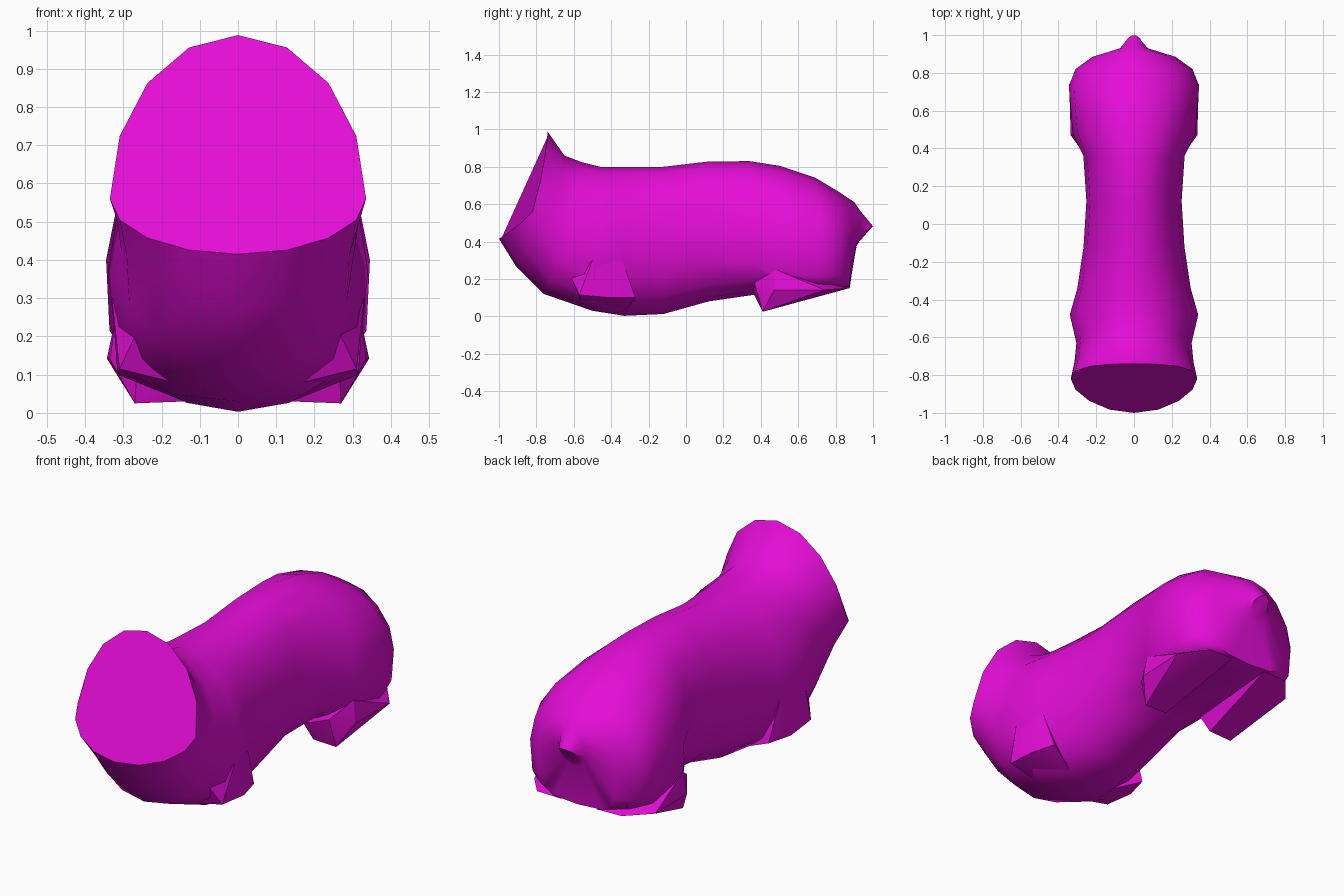
import bpy, bmesh, math

if "Cube" in bpy.data.objects:
    bpy.data.objects.remove(bpy.data.objects["Cube"])

mat = bpy.data.materials.new("magenta")
mat.diffuse_color = (0.78, 0.004, 0.68, 1)
mat.use_nodes = True
mat.node_tree.nodes["Principled BSDF"].inputs["Base Color"].default_value = mat.diffuse_color
N = 16


def finish(bm, name, angle=40):
    bmesh.ops.recalc_face_normals(bm, faces=bm.faces)
    me = bpy.data.meshes.new(name)
    bm.to_mesh(me)
    bm.free()
    ob = bpy.data.objects.new(name, me)
    bpy.context.collection.objects.link(ob)
    me.materials.append(mat)
    bpy.ops.object.select_all(action='DESELECT')
    ob.select_set(True)
    bpy.context.view_layer.objects.active = ob
    bpy.ops.object.shade_smooth_by_angle(angle=math.radians(angle))
    return ob


def ring(top, side, bottom, e):
    """Tilted cross-section: round upper half, squarer lower half (exponent e)."""
    (ty, tz), (sy, w, sz), (by, bz) = top, side, bottom
    pts = []
    for i in range(N):
        a = 2 * math.pi * i / N
        s, c = math.sin(a), math.cos(a)
        p = 1 if c >= 0 else 2 / e
        x = w * math.copysign(abs(s) ** p, s)
        t = math.copysign(abs(c) ** p, c) if abs(c) > 1e-6 else 0
        z = sz + t * ((tz - sz) if t > 0 else (sz - bz))
        y = sy + (ty - by) / 2 * t + ((ty + by) / 2 - sy) * t * t
        pts.append((x, y, z))
    return pts


# Sections from the cut neck to the tail stub: top, side, bottom, squareness
sections = [
    ((-.74, .988), (-.82, .335, .56), (-1, .415), 2),
    ((-.65, .86), (-.73, .315, .50), (-.91, .27), 2),
    ((-.56, .825), (-.63, .305, .42), (-.76, .12), 2.3),
    ((-.46, .80), (-.48, .34, .37), (-.50, .03), 2.8),
    ((-.33, .80), (-.34, .30, .37), (-.33, .003), 2.4),
    ((-.12, .80), (-.12, .267, .38), (-.12, .013), 2.2),
    ((.12, .828), (.12, .252, .42), (.12, .08), 2.2),
    ((.34, .83), (.36, .268, .42), (.36, .115), 2.5),
    ((.50, .805), (.48, .325, .40), (.47, .14), 5),
    ((.69, .742), (.73, .345, .40), (.70, .145), 6),
    ((.81, .67), (.82, .31, .38), (.81, .148), 5),
    ((.90, .61), (.885, .22, .38), (.875, .15), 4),
    ((.935, .56), (.925, .08, .44), (.905, .36), 2),
    ((1.0, .482), (.95, .045, .44), (.92, .39), 2),
]

# Body lofted through the sections, flat cap on both ends
bm = bmesh.new()
loops = [[bm.verts.new(p) for p in ring(*s)] for s in sections]
for a, b in zip(loops, loops[1:]):
    for i in range(N):
        j = (i + 1) % N
        bm.faces.new((a[i], a[j], b[j], b[i]))
bm.faces.new(loops[0])
bm.faces.new(loops[-1])
finish(bm, "body", 50)


def stump(name, pts):
    """Convex leg stump, built on both sides."""
    for sgn, label in ((1, "right"), (-1, "left")):
        bm = bmesh.new()
        for x, y, z in pts:
            bm.verts.new((sgn * x, y, z))
        bmesh.ops.convex_hull(bm, input=bm.verts)
        finish(bm, f"{name}_{label}", 30)


# Cut-off hind legs: wedges that drop to a low front tip
stump("hind_leg_stump", [
    (.14, .41, .03), (.27, .41, .025), (.335, .47, .14), (.343, .74, .142),
    (.24, .865, .15), (.10, .87, .15), (.12, .36, .125), (.26, .365, .18),
    (.32, .48, .25)])

# Cut-off front legs: short stubs low on the shoulders
stump("front_leg_stump", [
    (.31, -.57, .115), (.315, -.40, .10), (.28, -.27, .10), (.15, -.56, .075),
    (.14, -.32, .03), (.33, -.50, .30), (.295, -.34, .30), (.26, -.62, .22)])
